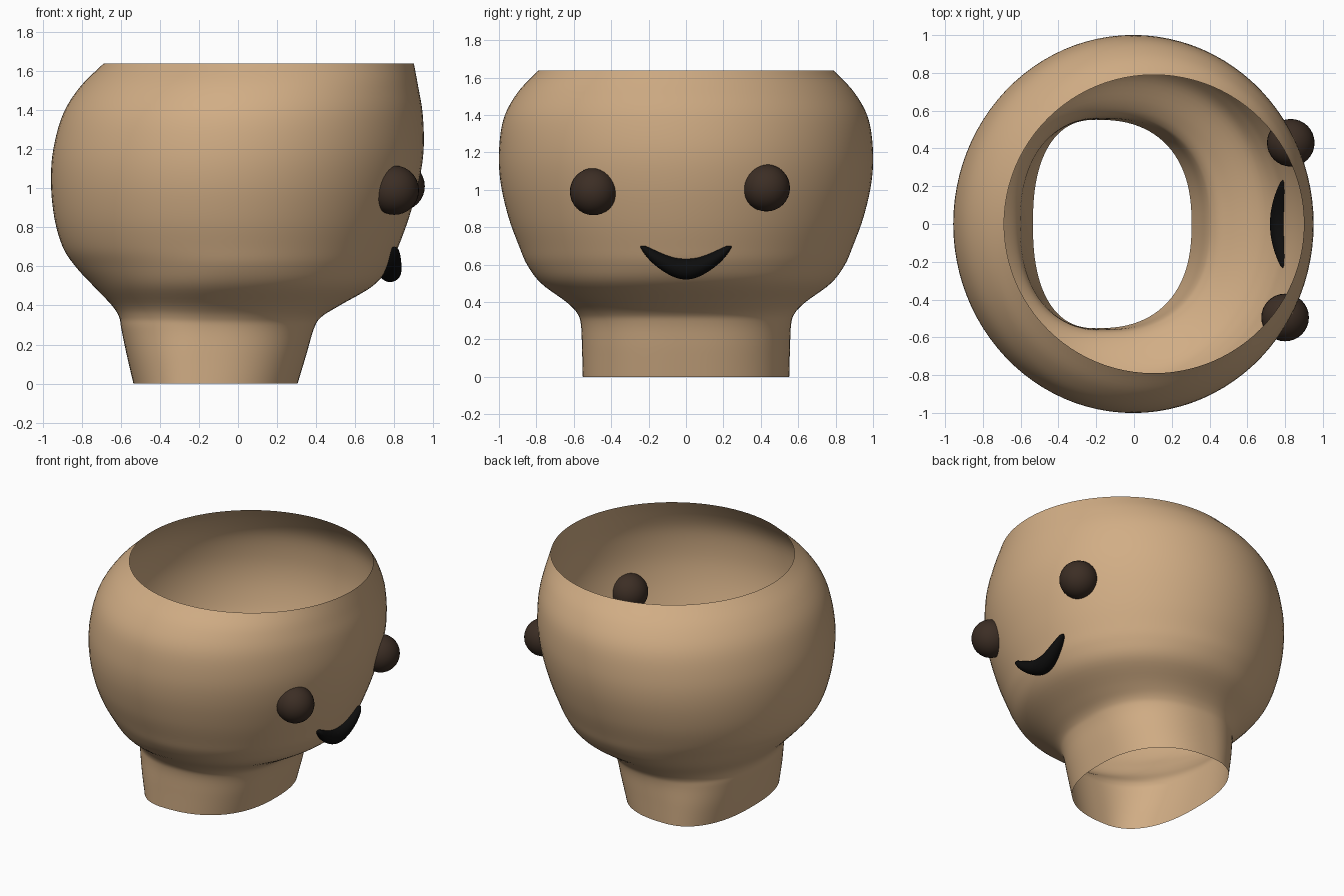
import bpy, bmesh, math
from mathutils import Vector

if "Cube" in bpy.data.objects:
    bpy.data.objects.remove(bpy.data.objects["Cube"])


def material(name, rgb):
    m = bpy.data.materials.new(name)
    m.diffuse_color = (*rgb, 1)
    m.use_nodes = True
    m.node_tree.nodes["Principled BSDF"].inputs["Base Color"].default_value = m.diffuse_color
    return m


tan = material("tan", (0.64, 0.42, 0.235))
brown = material("dark brown", (0.045, 0.027, 0.018))
black = material("black", (0.004, 0.004, 0.004))


def catmull(keys, steps):
    """Smooth rows of numbers through the given key rows."""
    keys = [Vector(k) for k in keys]
    rows = []
    for i in range(len(keys) - 1):
        b, c = keys[i], keys[i + 1]
        a = keys[i - 1] if i else b * 2 - c
        d = keys[i + 2] if i + 2 < len(keys) else c * 2 - b
        for s in range(steps):
            t = s / steps
            rows.append(0.5 * (2 * b + (c - a) * t + (2 * a - 5 * b + 4 * c - d) * t * t
                               + (3 * b - a - 3 * c + d) * t ** 3))
    return rows + [keys[-1]]


def loft(name, rings, mat, cap=False):
    """Skin a list of closed rings with smooth quads."""
    bm = bmesh.new()
    vs = [[bm.verts.new(p) for p in r] for r in rings]
    n = len(vs[0])
    for lo, hi in zip(vs, vs[1:]):
        for j in range(n):
            k = (j + 1) % n
            bm.faces.new((lo[j], lo[k], hi[k], hi[j]))
    if cap:
        bm.faces.new(vs[0][::-1])
        bm.faces.new(vs[-1])
        bmesh.ops.recalc_face_normals(bm, faces=bm.faces)
    for f in bm.faces:
        f.smooth = True
    me = bpy.data.meshes.new(name)
    bm.to_mesh(me)
    bm.free()
    me.materials.append(mat)
    ob = bpy.data.objects.new(name, me)
    bpy.context.collection.objects.link(ob)
    return ob


def power(v, e):
    return math.copysign(abs(v) ** e, v)


# Head shell, open at top and neck: z, left x, right x, half width y, x of widest point, squareness
PROFILE = [
    (0.00, -0.535, 0.305, 0.552, -0.20, 2.4),
    (0.15, -0.570, 0.350, 0.556, -0.18, 2.4),
    (0.28, -0.597, 0.388, 0.562, -0.15, 2.35),
    (0.34, -0.608, 0.425, 0.582, -0.12, 2.3),
    (0.40, -0.645, 0.520, 0.640, -0.09, 2.2),
    (0.50, -0.740, 0.690, 0.775, -0.05, 2.1),
    (0.60, -0.832, 0.775, 0.850, -0.03, 2.0),
    (0.70, -0.897, 0.820, 0.893, -0.03, 2.0),
    (0.85, -0.940, 0.875, 0.948, -0.03, 2.0),
    (1.03, -0.957, 0.925, 0.990, -0.02, 2.0),
    (1.20, -0.945, 0.950, 1.000, 0.00, 2.0),
    (1.38, -0.895, 0.945, 0.975, 0.025, 2.0),
    (1.52, -0.807, 0.922, 0.900, 0.06, 2.0),
    (1.638, -0.688, 0.900, 0.790, 0.105, 2.0),
]
SIDES = 96
rings = []
for z, xl, xr, hy, xm, e in catmull(PROFILE, 5):
    ring = []
    for j in range(SIDES):
        a = math.tau * j / SIDES
        c, s = power(math.cos(a), 2 / e), power(math.sin(a), 2 / e)
        ring.append((xm + c * (xr - xm if c > 0 else xm - xl), hy * s, z))
    rings.append(ring)
loft("head_shell", rings, tan)

# Ball eyes, half sunk into the head
for name, loc in (("left_eye", (0.83, 0.43, 1.01)), ("right_eye", (0.80, -0.495, 0.99))):
    bpy.ops.mesh.primitive_uv_sphere_add(segments=32, ring_count=16, radius=0.126, location=loc)
    eye = bpy.context.object
    eye.name = name
    eye.data.materials.append(brown)
    bpy.ops.object.shade_smooth()

# Smiling mouth: puffy crescent; y, centre x, centre z, half depth, half height
HALF = [
    (0.00, 0.778, 0.576, 0.058, 0.056),
    (0.06, 0.780, 0.585, 0.056, 0.053),
    (0.12, 0.786, 0.610, 0.050, 0.047),
    (0.18, 0.794, 0.646, 0.038, 0.037),
    (0.22, 0.799, 0.677, 0.024, 0.023),
    (0.243, 0.801, 0.694, 0.004, 0.004),
]
mouth_keys = [(-k[0], *k[1:]) for k in HALF[:0:-1]] + HALF
mouth_rings = [[(x + dx * math.cos(math.tau * j / 24), y, z + dz * math.sin(math.tau * j / 24))
                for j in range(24)] for y, x, z, dx, dz in catmull(mouth_keys, 4)]
loft("mouth", mouth_rings, black, cap=True)
